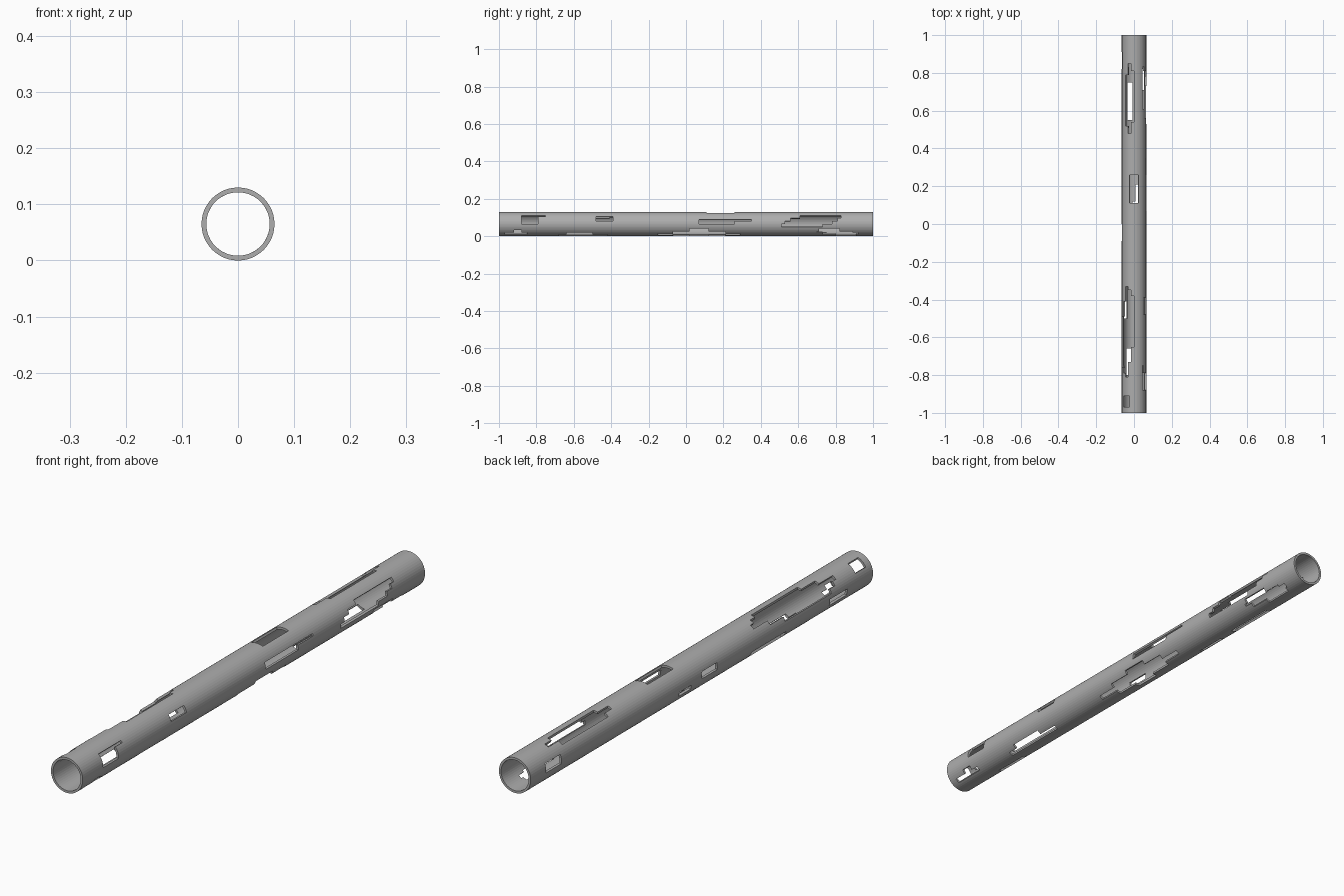
import bpy, bmesh, math

if "Cube" in bpy.data.objects:
    bpy.data.objects.remove(bpy.data.objects["Cube"])

R, WALL, SIDES = 0.065, 0.0085, 48
STEP = 360 / SIDES
bands = []  # angular strips cut away: angle from, angle to, y from, y to


def window(a0, a1, y0, y1):
    """Plain rectangular opening; angle 0 = +x, 90 = up."""
    bands.append((a0, a1, y0, y1))


def stepped(a0, a1, middle, half, taper, skew=0.0):
    """Opening made of 15 degree rows that shorten and drift away from the middle row."""
    rows = round((a1 - a0) / 15)
    width = (a1 - a0) / rows
    for r in range(rows):
        t = (2 * r + 1) / rows - 1
        length = half * (1 - taper * abs(t))
        y = middle + skew * t
        window(a0 + r * width, a0 + (r + 1) * width,
               round(y - length, 2), round(y + length, 2))


# Top and right side
window(68, 113, .11, .26)
window(3, 34, -.88, -.79)
window(34, 45, -.88, -.75)
window(13, 38, -.48, -.39)
window(2, 13, .07, .26)
window(13, 24, .07, .35)
stepped(-13, 48, .67, .13, .2, .065)

# Lower right
window(-60, -45, -.97, -.85)
window(-45, -28, -.92, -.88)
window(-75, -60, -.68, -.42)
window(-60, -45, -.64, -.50)
stepped(-95, -22, .07, .22, .95)
stepped(-75, -22, .81, .12, .7, -.06)

# Upper left
stepped(90, 165, -.57, .24, .55, -.07)
stepped(90, 135, .665, .185, .4, -.01)
window(113, 148, -.97, -.91)

# Left and lower left
window(157, 187, .82, .91)
window(165, 188, -.09, 0)
window(187, 203, .06, .13)
window(180, 203, -.85, -.75)
window(202, 233, -.50, -.30)
window(232, 262, .55, .75)
window(225, 255, -.80, -.66)
window(237, 252, .36, .48)


def is_open(angle, y):
    return any(b[2] < y < b[3] and (angle - b[0]) % 360 < b[1] - b[0] for b in bands)


# Tube wall, leaving out every cell that lies in an opening
ys = sorted({-1.0, 1.0} | {float(v) for b in bands for v in b[2:]})
bm = bmesh.new()
rings = []
for y in ys:
    ring = []
    for i in range(SIDES):
        a = math.radians(i * STEP)
        ring.append(bm.verts.new((R * math.cos(a), y, R + R * math.sin(a))))
    rings.append(ring)
for j in range(len(ys) - 1):
    for i in range(SIDES):
        if not is_open((i + .5) * STEP, (ys[j] + ys[j + 1]) / 2):
            k = (i + 1) % SIDES
            bm.faces.new((rings[j][i], rings[j + 1][i], rings[j + 1][k], rings[j][k]))
bmesh.ops.delete(bm, geom=[v for v in bm.verts if not v.link_faces], context='VERTS')
bm.normal_update()
# Make sure the skin faces outwards
f = next(iter(bm.faces))
c = f.calc_center_median()
if f.normal.x * c.x + f.normal.z * (c.z - R) < 0:
    bmesh.ops.reverse_faces(bm, faces=bm.faces[:])

mesh = bpy.data.meshes.new("perforated_tube")
bm.to_mesh(mesh)
bm.free()
tube = bpy.data.objects.new("perforated_tube", mesh)
bpy.context.collection.objects.link(tube)

# Wall thickness, grown inwards
wall = tube.modifiers.new("wall", 'SOLIDIFY')
wall.thickness = WALL
wall.offset = -1

grey = bpy.data.materials.new("plain grey")
grey.diffuse_color = (.42, .42, .42, 1)
grey.use_nodes = True
grey.node_tree.nodes["Principled BSDF"].inputs["Base Color"].default_value = grey.diffuse_color
mesh.materials.append(grey)
